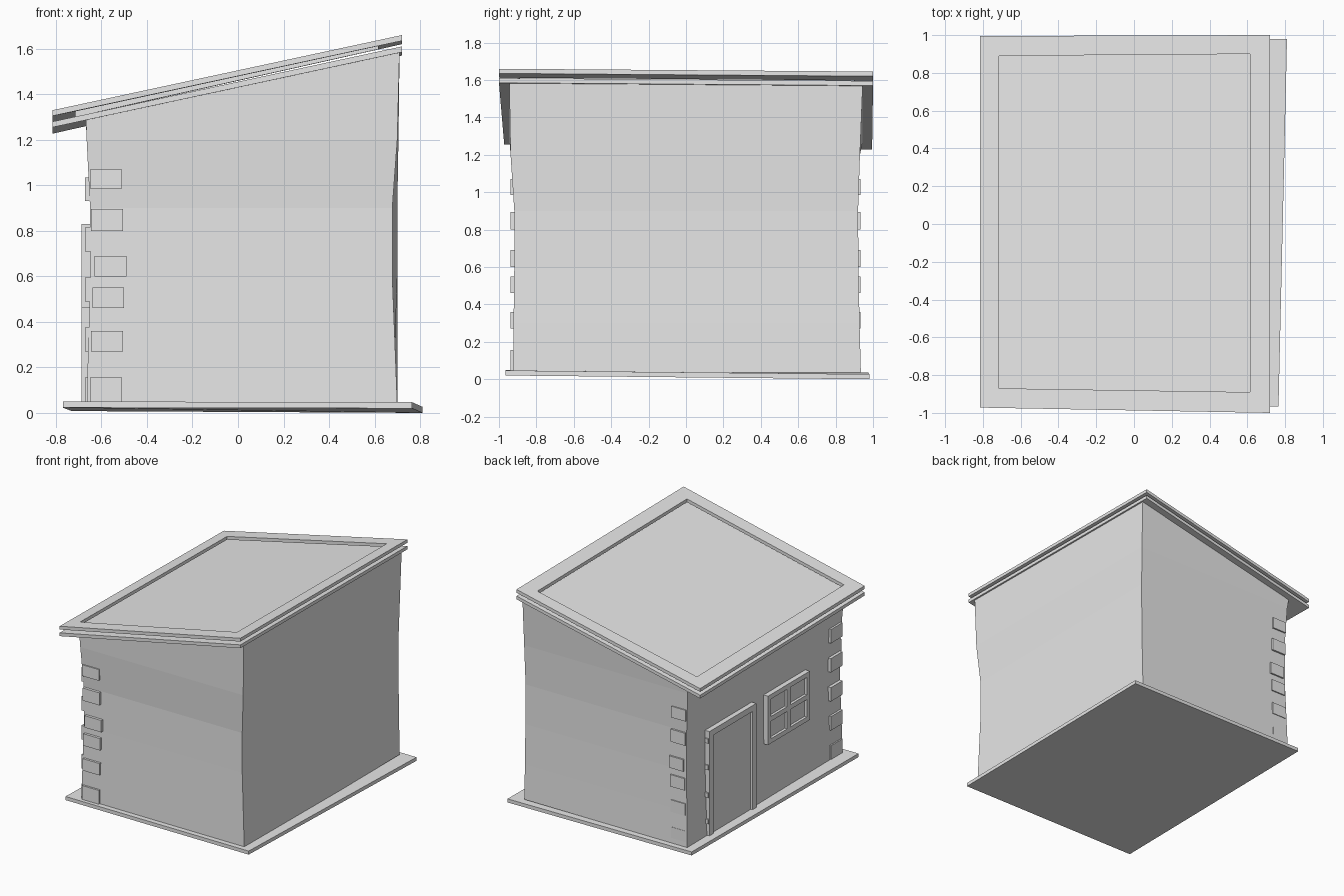
import bpy, bmesh
from mathutils import Vector

cube = bpy.data.objects.get("Cube")
if cube:
    bpy.data.objects.remove(cube, do_unlink=True)

grey = bpy.data.materials.new("plain_grey")
grey.use_nodes = True
grey.diffuse_color = (0.8, 0.8, 0.8, 1)
grey.node_tree.nodes["Principled BSDF"].inputs["Base Color"].default_value = (0.8, 0.8, 0.8, 1)


def finish(name, bm):
    bmesh.ops.recalc_face_normals(bm, faces=bm.faces)
    mesh = bpy.data.meshes.new(name)
    bm.to_mesh(mesh)
    bm.free()
    mesh.materials.append(grey)
    obj = bpy.data.objects.new(name, mesh)
    bpy.context.collection.objects.link(obj)
    return obj


def loft(name, rings):
    """Closed solid through a stack of four-cornered rings."""
    bm = bmesh.new()
    loops = [[bm.verts.new(p) for p in ring] for ring in rings]
    bm.faces.new(loops[0])
    bm.faces.new(loops[-1])
    for a, b in zip(loops, loops[1:]):
        for i in range(4):
            j = (i + 1) % 4
            bm.faces.new((a[i], a[j], b[j], b[i]))
    return finish(name, bm)


def box(name, x, y, z):
    ring = lambda h: [(x[0], y[0], h), (x[1], y[0], h), (x[1], y[1], h), (x[0], y[1], h)]
    return loft(name, [ring(z[0]), ring(z[1])])


def slab(name, top, thick):
    down = Vector((0, 0, -thick))
    return loft(name, [[Vector(p) + down for p in top], top])


# Floor slab, slightly skewed and tilted
slab("floor_slab", [(-0.77, -0.965, 0.05), (0.765, -0.965, 0.047),
                    (0.81, 0.98, 0.027), (-0.73, 0.975, 0.035)], 0.027)

# Walls: a gently pinched shell under the sloping roof
levels = [(0.035, -0.665, 0.70, 0.70, 0.925, 0.935), (0.3, -0.658, 0.69, 0.70, 0.922, 0.928),
          (0.6, -0.648, 0.678, 0.70, 0.918, 0.922), (0.9, -0.65, 0.678, 0.70, 0.918, 0.92),
          (1.2, -0.665, 0.70, 0.705, 0.938, 0.93)]
rings = [[(l, -f, z), (r, -f, z), (rb, b, z), (l, b, z)] for z, l, r, rb, f, b in levels]
rings.append([(-0.668, -0.945, 1.295), (0.71, -0.945, 1.595), (0.71, 0.945, 1.58), (-0.668, 0.945, 1.27)])
loft("walls", rings)

# Roof deck and the raised rim floating above it
rim_top = [Vector(p) for p in [(-0.815, -0.972, 1.33), (0.72, -1.0, 1.66),
                               (0.72, 1.0, 1.645), (-0.815, 0.995, 1.302)]]
slab("roof_deck", [p + Vector((0, 0, -0.05)) for p in rim_top], 0.025)


def on_roof(x, y):
    u, v = (x + 0.815) / 1.535, (y + 1) / 2
    front = rim_top[0].z * (1 - u) + rim_top[1].z * u
    back = rim_top[3].z * (1 - u) + rim_top[2].z * u
    return Vector((x, y, front * (1 - v) + back * v))


inner = [on_roof(x, y) for x, y in [(-0.715, -0.87), (0.615, -0.89), (0.615, 0.9), (-0.715, 0.89)]]
bm = bmesh.new()
drop = Vector((0, 0, -0.025))
out_t, in_t, out_b, in_b = [[bm.verts.new(p + d) for p in ring]
                            for d in (Vector(), drop) for ring in (rim_top, inner)]
for i in range(4):
    j = (i + 1) % 4
    for a, b in ((out_t, in_t), (in_t, in_b), (in_b, out_b), (out_b, out_t)):
        bm.faces.new((a[i], a[j], b[j], b[i]))
finish("roof_rim", bm)

# Corner stones on the front and back walls
stones = [(0.05, 0.155, -0.65), (0.27, 0.36, -0.645), (0.46, 0.55, -0.64),
          (0.6, 0.69, -0.63), (0.8, 0.895, -0.645), (0.985, 1.07, -0.65)]
for low, high, x in stones:
    box("front_corner_stone", (x, x + 0.14), (-0.938, -0.9), (low, high))
    box("back_corner_stone", (x, x + 0.12), (0.9, 0.934), (low, high))

# Corner stones on the entrance wall
for i in range(5):
    z = 0.05 + 0.22 * i
    box("side_corner_stone", (-0.672, -0.63), (-0.915, -0.775), (z, z + 0.105))

# Door with frame and hinges
box("door_panel", (-0.672, -0.63), (0.17, 0.67), (0.04, 0.79))
for y in (0.14, 0.655):
    box("door_post", (-0.687, -0.63), (y, y + 0.045), (0.04, 0.83))
box("door_lintel", (-0.687, -0.63), (0.14, 0.7), (0.785, 0.83))
for z in (0.13, 0.33, 0.54, 0.74):
    box("door_hinge", (-0.682, -0.655), (0.695, 0.71), (z, z + 0.035))

# Window: frame, crossing bars and recessed glass
box("window_glass", (-0.667, -0.63), (-0.49, -0.01), (0.47, 0.82))
for y, w in ((-0.5, 0.035), (-0.27, 0.04), (-0.035, 0.035)):
    box("window_upright", (-0.687, -0.63), (y, y + w), (0.46, 0.83))
for z, h in ((0.46, 0.035), (0.627, 0.036), (0.795, 0.035)):
    box("window_rail", (-0.687, -0.63), (-0.5, 0), (z, z + h))
